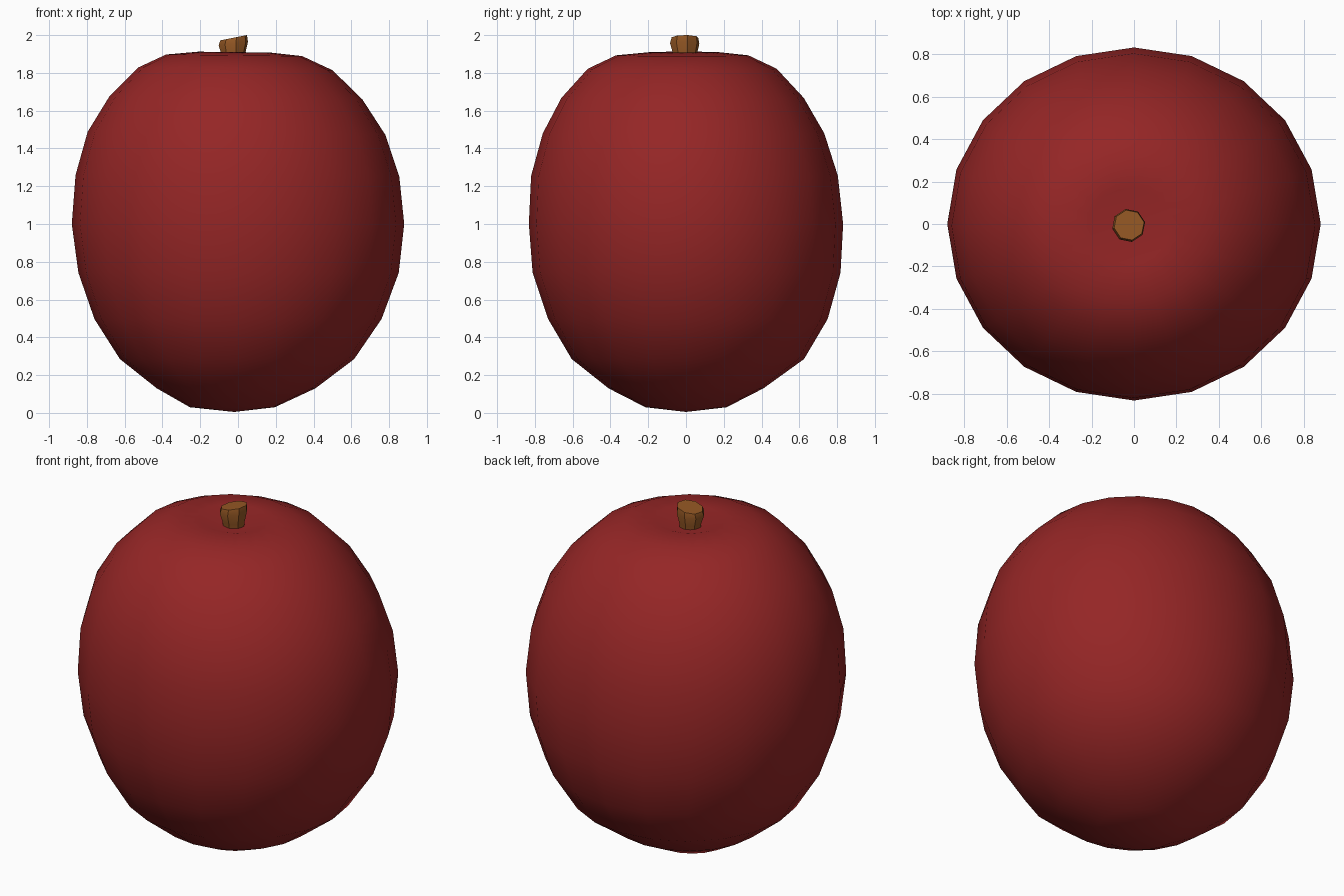
import bpy, bmesh, math

if "Cube" in bpy.data.objects:
    bpy.data.objects.remove(bpy.data.objects["Cube"])


def material(name, rgb):
    m = bpy.data.materials.new(name)
    m.diffuse_color = (*rgb, 1)
    m.use_nodes = True
    m.node_tree.nodes["Principled BSDF"].inputs["Base Color"].default_value = m.diffuse_color
    return m


def loft(name, rings, sides, mat, angle, start=0.0):
    """Rings: (centre x, centre y, radius x, radius y, z, tilt); zero radius makes a pole."""
    bm = bmesh.new()
    loops = []
    for cx, cy, rx, ry, z, tilt in rings:
        if rx == 0:
            loops.append([bm.verts.new((cx, cy, z))])
            continue
        loop = []
        for i in range(sides):
            a = start + 2 * math.pi * i / sides
            dx = rx * math.cos(a)
            loop.append(bm.verts.new((cx + dx, cy + ry * math.sin(a), z + tilt * dx)))
        loops.append(loop)
    for lo, hi in zip(loops, loops[1:]):
        for i in range(sides):
            j = (i + 1) % sides
            if len(lo) == 1:
                bm.faces.new((lo[0], hi[j], hi[i]))
            elif len(hi) == 1:
                bm.faces.new((lo[i], lo[j], hi[0]))
            else:
                bm.faces.new((lo[i], lo[j], hi[j], hi[i]))
    for end in (loops[0], loops[-1]):
        if len(end) > 1:
            bm.faces.new(end)
    bmesh.ops.recalc_face_normals(bm, faces=bm.faces)
    me = bpy.data.meshes.new(name)
    bm.to_mesh(me)
    bm.free()
    me.materials.append(mat)
    ob = bpy.data.objects.new(name, me)
    bpy.context.collection.objects.link(ob)
    bpy.ops.object.select_all(action='DESELECT')
    ob.select_set(True)
    bpy.context.view_layer.objects.active = ob
    bpy.ops.object.shade_smooth_by_angle(angle=math.radians(angle))
    return ob


red = material("deep red skin", (0.30, 0.019, 0.019))
brown = material("brown stem", (0.30, 0.098, 0.018))

# Fruit body, narrowing at the base and dimpled on top
body = [
    (-0.02, 0.0, 0, 0, 0.005, 0),
    (-0.03, 0.0, 0.225, 0.215, 0.03, 0),
    (-0.01, 0.0, 0.42, 0.41, 0.13, 0),
    (-0.005, 0.01, 0.62, 0.615, 0.285, 0),
    (0.0, 0.01, 0.76, 0.74, 0.497, 0),
    (0.003, 0.003, 0.848, 0.815, 0.742, 0),
    (0.0, 0.0, 0.88, 0.832, 1.0, 0),
    (-0.003, -0.008, 0.857, 0.812, 1.255, -0.005),
    (-0.008, -0.013, 0.788, 0.745, 1.48, -0.01),
    (-0.012, -0.018, 0.67, 0.642, 1.667, -0.01),
    (-0.013, -0.02, 0.513, 0.5, 1.822, -0.015),
    (-0.02, -0.02, 0.36, 0.35, 1.893, -0.012),
    (-0.02, -0.01, 0.19, 0.18, 1.91, -0.012),
    (-0.02, -0.005, 0, 0, 1.86, 0),
]
loft("fruit_body", body, 20, red, 60)

# Short stem with a slanted cut top
stem = [
    (-0.025, -0.005, 0.058, 0.058, 1.83, 0),
    (-0.025, -0.005, 0.064, 0.064, 1.90, 0),
    (-0.025, -0.007, 0.079, 0.079, 1.955, 0.12),
    (-0.023, -0.005, 0.072, 0.072, 1.986, 0.2),
]
loft("stem", stem, 8, brown, 40, math.pi / 8 * 0.5)
